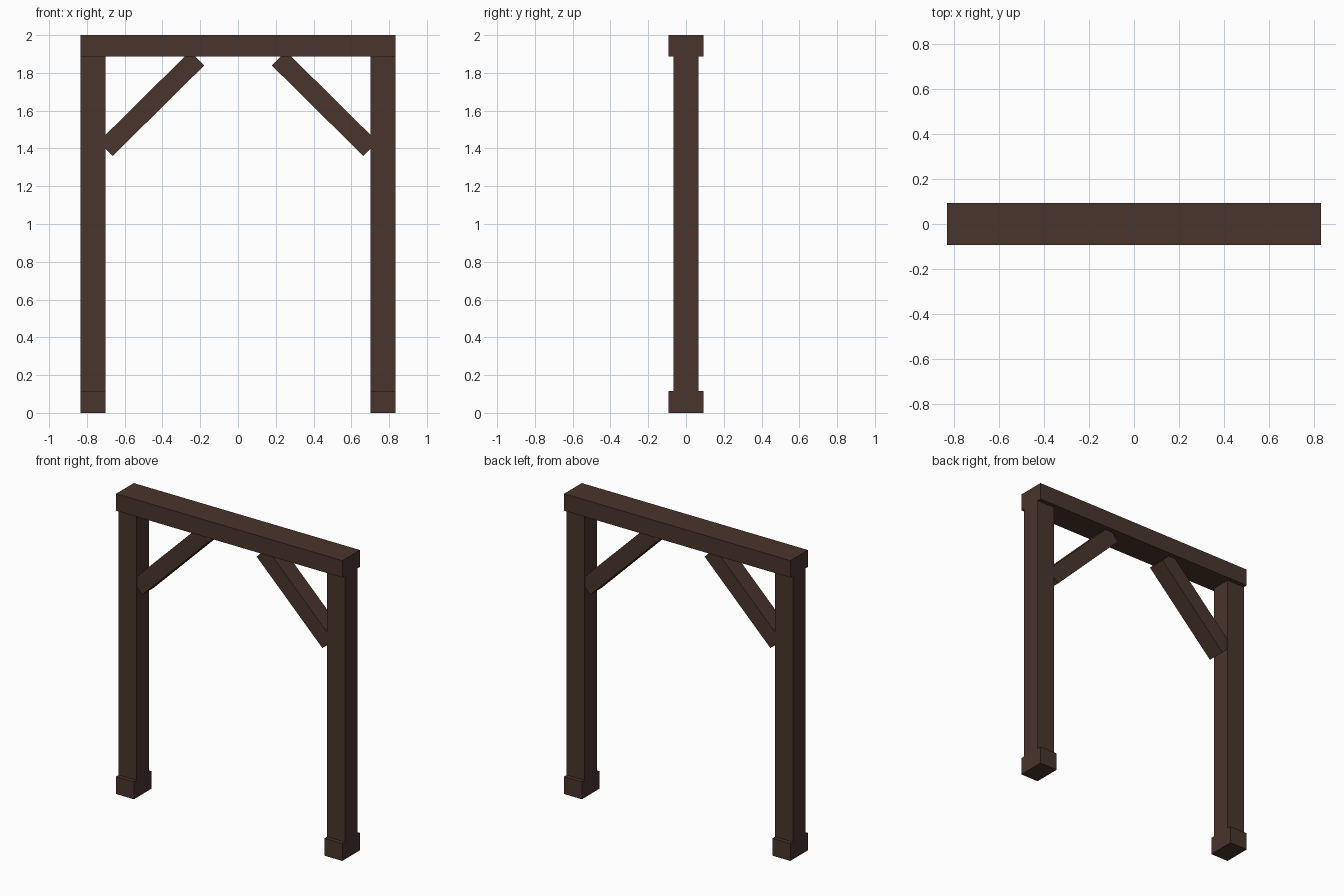
import bpy
import math

if "Cube" in bpy.data.objects:
    bpy.data.objects.remove(bpy.data.objects["Cube"])

wood = bpy.data.materials.new("dark_brown_wood")
wood.diffuse_color = (0.068, 0.035, 0.026, 1.0)
wood.use_nodes = True
wood.node_tree.nodes["Principled BSDF"].inputs["Base Color"].default_value = wood.diffuse_color


def timber(name, centre, size, tilt=0.0):
    """Square-cut timber, optionally tilted in the plane of the frame."""
    bpy.ops.mesh.primitive_cube_add(size=1, location=centre)
    obj = bpy.context.object
    obj.name = name
    obj.scale = size
    bpy.ops.object.transform_apply(location=False, rotation=False, scale=True)
    obj.rotation_euler.y = tilt
    obj.data.materials.append(wood)
    return obj


HALF_W = 0.833      # half width of the frame
POST = 0.131        # post thickness
DEPTH = 0.185       # depth of beam and feet
BEAM_Z = 1.887      # underside of the beam
FOOT_Z = 0.116      # top of the feet

# Top beam
timber("top_beam", (0, 0, (BEAM_Z + 2) / 2), (2 * HALF_W, DEPTH, 2 - BEAM_Z))

# Mirrored posts, feet and diagonal braces
for side, s in (("left", -1), ("right", 1)):
    x = s * (HALF_W - POST / 2)
    timber(side + "_foot", (x, 0, FOOT_Z / 2), (POST, DEPTH, FOOT_Z))
    timber(side + "_post", (x, 0, (FOOT_Z + BEAM_Z) / 2),
           (POST, POST, BEAM_Z - FOOT_Z))
    timber(side + "_brace", (s * 0.459, 0, 1.637), (0.681, 0.12, 0.106),
           s * math.radians(44.7))
